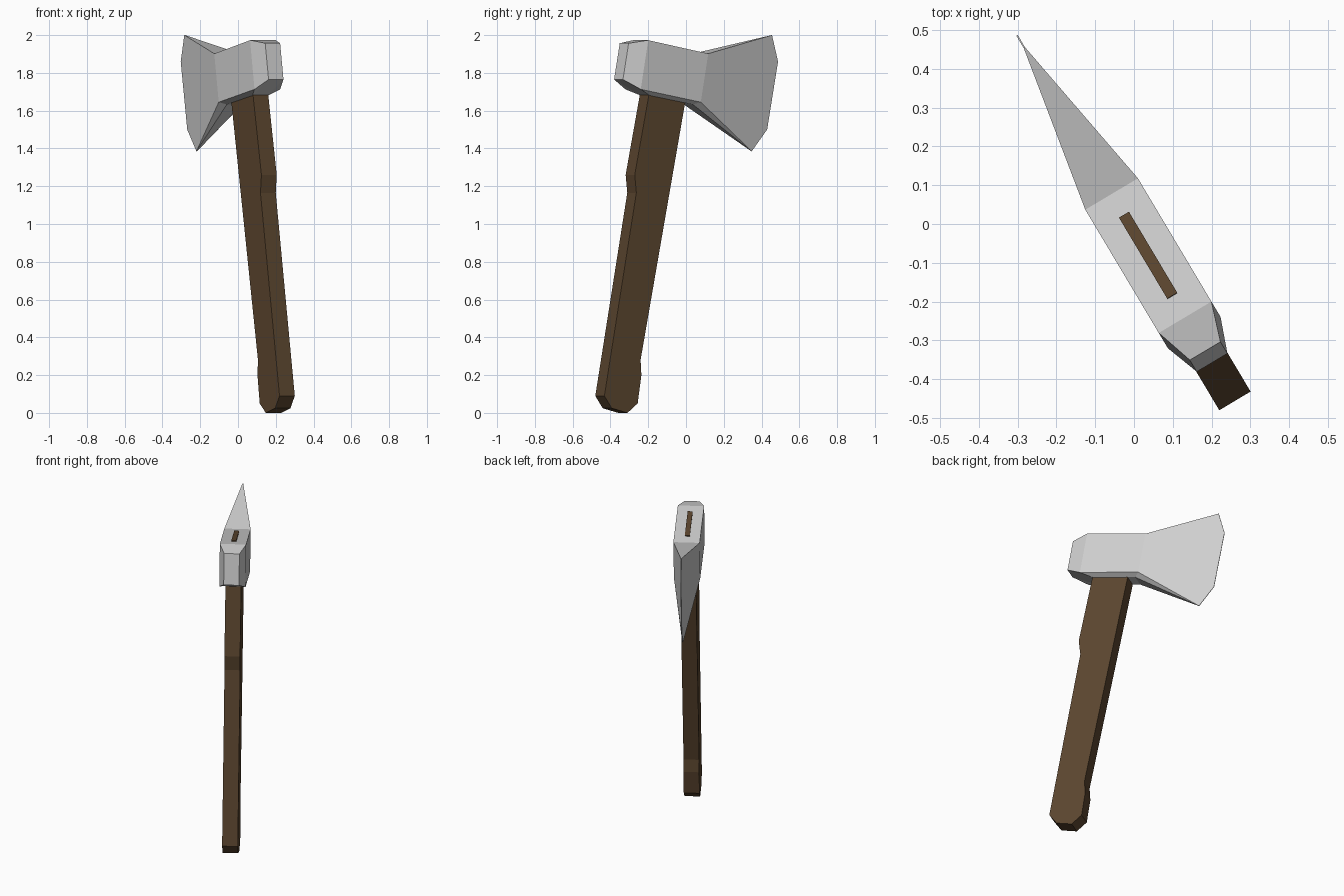
import bpy, bmesh, math
from mathutils import Vector

cube = bpy.data.objects.get("Cube")
if cube:
    bpy.data.objects.remove(cube, do_unlink=True)

# The axe lies in one upright plane: u runs poll to blade, v across the thickness
ANGLE = math.radians(30.8)
U = Vector((-math.sin(ANGLE), math.cos(ANGLE), 0))
V = Vector((math.cos(ANGLE), math.sin(ANGLE), 0))
CENTRE = V * -0.01


def place(u, v, z):
    return U * u + V * v + CENTRE + Vector((0, 0, z))


def material(name, rgb):
    m = bpy.data.materials.new(name)
    m.use_nodes = True
    m.diffuse_color = (*rgb, 1)
    bsdf = next(n for n in m.node_tree.nodes if n.type == 'BSDF_PRINCIPLED')
    bsdf.inputs["Base Color"].default_value = (*rgb, 1)
    bsdf.inputs["Roughness"].default_value = 0.7
    return m


def finish(bm, name, mat):
    bmesh.ops.recalc_face_normals(bm, faces=bm.faces)
    mesh = bpy.data.meshes.new(name)
    bm.to_mesh(mesh)
    bm.free()
    mesh.materials.append(mat)
    ob = bpy.data.objects.new(name, mesh)
    bpy.context.collection.objects.link(ob)
    return ob


def slab(name, profile, half, mat):
    """Flat (u, z) profile given an even thickness."""
    bm = bmesh.new()
    sides = [[bm.verts.new(place(u, s * half, z)) for u, z in profile] for s in (1, -1)]
    for side in sides:
        bm.faces.new(side)
    n = len(profile)
    for i in range(n):
        j = (i + 1) % n
        bm.faces.new((sides[0][i], sides[0][j], sides[1][j], sides[1][i]))
    return finish(bm, name, mat)


steel = material("steel grey", (0.62, 0.62, 0.62))
wood = material("brown wood", (0.105, 0.06, 0.028))

# Handle with finger notch and flared butt
slab("handle", [
    (-0.48, 0.025), (-0.525, 0.09), (-0.328, 1.165), (-0.338, 1.26), (-0.235, 1.76),
    (-0.005, 1.75), (-0.028, 1.64), (-0.302, 0.28), (-0.297, 0.20), (-0.32, 0.05),
    (-0.383, 0.0)], 0.047, wood)

# Wedge of wood showing through the top of the head
slab("handle_wedge", [
    (-0.225, 1.88), (-0.209, 1.967), (0.034, 1.919), (0.02, 1.84)], 0.015, wood)

# Head: each point is (u, z, half thickness), mirrored across the plane
points = {
    "poll_top": (-0.375, 1.957, 0.046), "poll_low": (-0.41, 1.765, 0.046),
    "side_top": (-0.274, 1.973, 0.079), "side_low": (-0.32, 1.713, 0.079),
    "neck_top": (0.096, 1.902, 0.079), "neck_low": (0.05, 1.645, 0.079),
    "under_front": (-0.245, 1.68, 0.047), "under_back": (0.02, 1.633, 0.047),
    "edge_1": (0.535, 2.0, 0.002), "edge_2": (0.572, 1.86, 0.002),
    "edge_3": (0.505, 1.5, 0.002), "edge_4": (0.41, 1.385, 0.002),
}
side_faces = [
    ("poll_top", "side_top", "side_low", "poll_low"),
    ("side_top", "neck_top", "neck_low", "side_low"),
    ("neck_top", "edge_1", "edge_2", "edge_3", "edge_4", "neck_low"),
    ("poll_low", "side_low", "under_front"),
    ("side_low", "neck_low", "under_back", "under_front"),
    ("neck_low", "edge_4", "under_back"),
]
rim = ["poll_top", "side_top", "neck_top", "edge_1", "edge_2", "edge_3", "edge_4",
       "under_back", "under_front", "poll_low"]

bm = bmesh.new()
halves = [{k: bm.verts.new(place(u, s * h, z)) for k, (u, z, h) in points.items()}
          for s in (1, -1)]
for half in halves:
    for face in side_faces:
        bm.faces.new([half[k] for k in face])
for a, b in zip(rim, rim[1:] + rim[:1]):
    bm.faces.new((halves[0][a], halves[0][b], halves[1][b], halves[1][a]))
finish(bm, "axe_head", steel)
